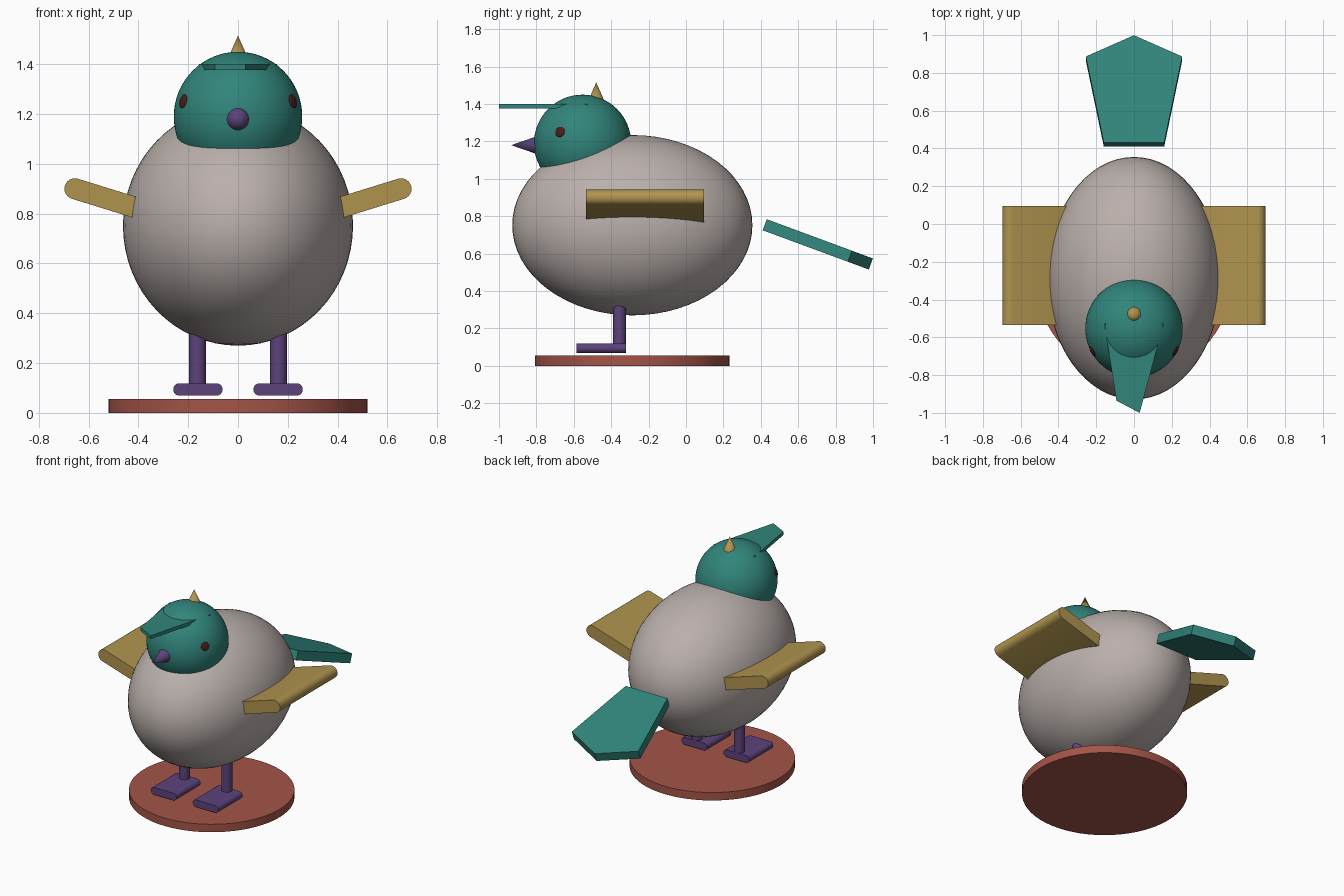
import bpy
import bmesh
from math import sin, cos, pi, radians
from mathutils import Vector, Matrix

if "Cube" in bpy.data.objects:
    bpy.data.objects.remove(bpy.data.objects["Cube"], do_unlink=True)


def material(name, srgb):
    """Flat material from display colour values, stored as linear."""
    rgba = [c / 12.92 if c < 0.04 else ((c + 0.055) / 1.055) ** 2.4 for c in srgb] + [1]
    m = bpy.data.materials.new(name)
    m.use_nodes = True
    m.diffuse_color = rgba
    m.node_tree.nodes["Principled BSDF"].inputs["Base Color"].default_value = rgba
    return m


grey = material("warm_grey", (0.73, 0.69, 0.675))
teal = material("teal", (0.19, 0.52, 0.48))
gold = material("gold", (0.69, 0.58, 0.31))
purple = material("purple", (0.36, 0.26, 0.48))
red = material("brick_red", (0.64, 0.33, 0.28))
maroon = material("dark_maroon", (0.30, 0.11, 0.10))


def finish(obj, name, mat, smooth=True):
    obj.name = obj.data.name = name
    obj.data.materials.append(mat)
    if smooth:
        bpy.ops.object.select_all(action="DESELECT")
        obj.select_set(True)
        bpy.context.view_layer.objects.active = obj
        bpy.ops.object.shade_smooth_by_angle(angle=radians(35))
    return obj


def ball(name, mat, centre, radii, rotation=(0, 0, 0)):
    bpy.ops.mesh.primitive_uv_sphere_add(segments=64, ring_count=32, location=centre, rotation=rotation)
    obj = bpy.context.object
    obj.scale = radii
    return finish(obj, name, mat)


def cone(name, mat, base, tip, r1, r2=0.0, sides=32):
    """Cone or cylinder running from base to tip."""
    base, tip = Vector(base), Vector(tip)
    axis = tip - base
    bpy.ops.mesh.primitive_cone_add(
        vertices=sides, radius1=r1, radius2=r2, depth=axis.length, location=(base + tip) / 2,
        rotation=axis.to_track_quat("Z", "Y").to_euler())
    return finish(bpy.context.object, name, mat)


def extrude(name, mat, outline, direction, smooth=False):
    """Solid made by pushing a closed outline of 3D points along a direction."""
    bm = bmesh.new()
    face = bm.faces.new([bm.verts.new(p) for p in outline])
    top = bmesh.ops.extrude_face_region(bm, geom=[face])["geom"]
    moved = [v for v in top if isinstance(v, bmesh.types.BMVert)]
    bmesh.ops.translate(bm, verts=moved, vec=Vector(direction))
    bmesh.ops.recalc_face_normals(bm, faces=bm.faces)
    mesh = bpy.data.meshes.new(name)
    bm.to_mesh(mesh)
    bm.free()
    obj = bpy.data.objects.new(name, mesh)
    bpy.context.collection.objects.link(obj)
    return finish(obj, name, mat, smooth)


def round_slab(name, mat, inner, outer, r, y0, y1, steps=12):
    """Slab with round ends: a stadium between two (x, z) centres, extruded in y."""
    a, b = Vector(inner), Vector(outer)
    heading = (b - a).normalized()
    side = Vector((-heading.y, heading.x))
    pts = []
    for centre, sign in ((b, 1), (a, -1)):
        for i in range(steps + 1):
            t = -pi / 2 + pi * i / steps
            p = centre + sign * r * (cos(t) * heading + sin(t) * side)
            pts.append((p.x, y0, p.y))
    return extrude(name, mat, pts, (0, y1 - y0, 0), True)


# Round stand
stand = cone("stand", red, (0, -0.288, 0), (0, -0.288, 0.055), 0.52, 0.52, 64)

# Body and head
ball("body", grey, (0, -0.287, 0.752), (0.462, 0.642, 0.482))
ball("head", teal, (0, -0.553, 1.19), (0.258, 0.26, 0.26))

# Beak and crown spike
cone("beak", purple, (0, -0.79, 1.18), (0, -0.935, 1.18), 0.05)
cone("crown_spike", gold, (0, -0.48, 1.42), (0, -0.48, 1.515), 0.042)

# Flat head visor with a skewed tip
visor = [(-0.157, -0.527), (0.157, -0.527), (0.03, -1.0), (-0.093, -0.935)]
extrude("head_visor", teal, [(x, y, 1.376) for x, y in visor], (0, 0, 0.024))

# Sloping fan tail
half = [(0.16, 0), (0.255, 0.485), (0, 0.605)]
outline = half + [(-x, u) for x, u in half[1::-1]]
tilt = Matrix.Rotation(radians(-20.3), 3, "X")
start = Vector((0, 0.41, 0.725))
extrude("tail", teal, [start + tilt @ Vector((x, u, 0)) for x, u in outline],
        tilt @ Vector((0, 0, 0.063)))

# Paired parts
for s, label in ((1, "left"), (-1, "right")):
    normal = Vector((s * 0.223, -0.122, 0.062)).normalized()
    ball(label + "_eye", maroon, Vector((0, -0.553, 1.19)) + normal * 0.258,
         (0.028, 0.028, 0.008), normal.to_track_quat("Z", "Y").to_euler())
    round_slab(label + "_wing", gold, (s * 0.30, 0.79), (s * 0.655, 0.9), 0.042, -0.535, 0.095)
    cone(label + "_leg", purple, (s * 0.163, -0.355, 0.09), (s * 0.163, -0.355, 0.34), 0.034, 0.034)
    round_slab(label + "_foot", purple, (s * 0.087, 0.094), (s * 0.235, 0.094), 0.025, -0.585, -0.322)
